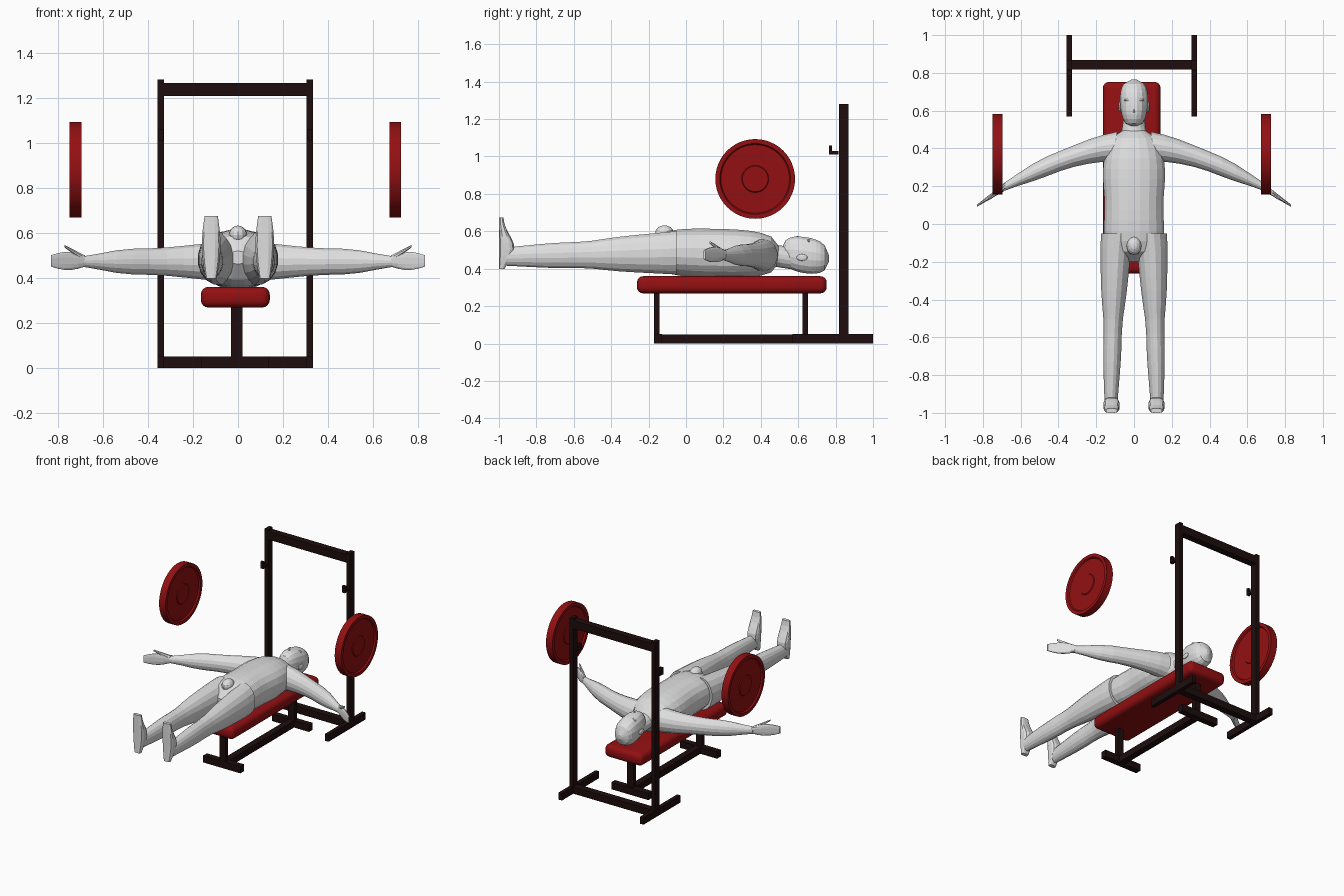
import bpy, bmesh, math
from mathutils import Vector, Matrix

if "Cube" in bpy.data.objects:
    bpy.data.objects.remove(bpy.data.objects["Cube"])


def material(name, red, green, blue):
    colour = (red, green, blue, 1)
    mat = bpy.data.materials.new(name)
    mat.use_nodes = True
    mat.diffuse_color = colour
    mat.node_tree.nodes["Principled BSDF"].inputs["Base Color"].default_value = colour
    return mat


grey = material("light_grey", .74, .74, .74)
red = material("deep_red", .29, .005, .006)
steel = material("dark_brown_steel", .013, .004, .004)


def finish(name, bm, mat, smooth=False):
    bmesh.ops.recalc_face_normals(bm, faces=bm.faces)
    mesh = bpy.data.meshes.new(name)
    bm.to_mesh(mesh)
    bm.free()
    mesh.materials.append(mat)
    part = bpy.data.objects.new(name, mesh)
    bpy.context.collection.objects.link(part)
    if smooth:
        bpy.ops.object.select_all(action="DESELECT")
        part.select_set(True)
        bpy.context.view_layer.objects.active = part
        bpy.ops.object.shade_smooth_by_angle(angle=math.radians(35))


def placed(centre, size):
    return Matrix.Translation(centre) @ Matrix.Diagonal((*size, 1))


def box(name, centre, size, mat=steel, bevel=0):
    bm = bmesh.new()
    bmesh.ops.create_cube(bm, size=1, matrix=placed(centre, size))
    if bevel:
        bmesh.ops.bevel(bm, geom=bm.edges[:], offset=bevel, segments=4, profile=.5, affect="EDGES")
    finish(name, bm, mat, smooth=bool(bevel))


def blob(name, centre, radii):
    bm = bmesh.new()
    bmesh.ops.create_uvsphere(bm, u_segments=12, v_segments=8, radius=1, matrix=placed(centre, radii))
    finish(name, bm, grey)


def mix(start, end, t):
    return start + (end - start) * t


def bump(t, peak, spread):
    return math.exp(-((t - peak) / spread) ** 2)


def dome(t, power):
    """Rounds a form off at both of its ends."""
    return max(1 - abs(2 * t - 1) ** power, .01) ** (1 / power)


def loft(name, axis, section, rings=9, sides=16, power=2, mirror=1):
    """Skin a rule that gives centre and two radii for t from 0 to 1."""
    across = [i for i in range(3) if i != axis]
    bm = bmesh.new()
    loops = []
    for ring in range(rings):
        centre, *radii = section(ring / (rings - 1))
        loop = []
        for i in range(sides):
            angle = math.tau * (i + .5) / sides
            point = Vector(centre)
            for k, radius, wave in zip(across, radii, (math.cos(angle), math.sin(angle))):
                point[k] += radius * math.copysign(abs(wave) ** (2 / power), wave)
            point.x *= mirror
            loop.append(bm.verts.new(point))
        loops.append(loop)
    for low, high in zip(loops, loops[1:]):
        for i in range(sides):
            bm.faces.new((low[i - 1], low[i], high[i], high[i - 1]))
    bm.faces.new(loops[0])
    bm.faces.new(loops[-1])
    finish(name, bm, grey)


# Rack: posts, feet, hooks and cross bars
middle = -.012
bar = .05
thin = .029
post_x = .33
post_y = .843
post_height = 1.28
rack_width = 2 * post_x
for side, sign in (("right", -1), ("left", 1)):
    x = middle + sign * post_x
    box(side + "_post", (x, post_y, post_height / 2), (thin, bar, post_height))
    box(side + "_rack_foot", (x, .785, bar / 2), (thin, .43, bar))
    box(side + "_hook_arm", (x, .79, 1.02), (thin * .8, bar, bar / 3))
    box(side + "_hook_lip", (x, .773, 1.035), (thin * .8, bar / 3, bar))
box("rack_top_bar", (middle, post_y, 1.236), (rack_width, bar, .058))
box("rack_floor_bar", (middle, post_y, bar / 2), (rack_width, bar, bar))

# Bench: spine, legs, cross feet and pad
stem_x = -.005
front_y, rear_y = -.156, .637
box("bench_spine", (stem_x, (front_y + rear_y) / 2, bar / 2), (bar * .95, rear_y - front_y, bar * .95))
for end, y in (("front", front_y), ("rear", rear_y)):
    box(end + "_bench_leg", (stem_x, y, .16), (bar, thin, .26))
    box(end + "_bench_foot", (middle, y + thin / 4, bar / 2), (.3, thin * 1.5, bar))
box("bench_pad", (middle, .245, .314), (.306, 1.015, .092), red, bevel=.034)

# Weight plates with a raised rim and hub
radius, thickness = .213, .052
for side, sign in (("right", -1), ("left", 1)):
    hub = Vector((middle + sign * .71, .37, .88))
    half = [(0, .4), (.32, .4), (.34, .3), (.86, .3), (.89, .5), (1, .5)]
    profile = half + [(r, -depth) for r, depth in reversed(half)]
    bm = bmesh.new()
    verts = [bm.verts.new(hub + Vector((depth * thickness, 0, r * radius))) for r, depth in profile]
    edges = [bm.edges.new(pair) for pair in zip(verts, verts[1:])]
    bmesh.ops.spin(bm, geom=verts + edges, cent=hub, axis=(1, 0, 0), angle=math.tau, steps=48)
    bmesh.ops.remove_doubles(bm, verts=bm.verts, dist=.0005)
    finish(side + "_weight_plate", bm, red, smooth=True)


# Figure: each part follows a tapering rule along its length
def torso(t):
    width = mix(.165, .185, t) * dome(t, 3) - .02 * bump(t, .6, .2)
    return (0, mix(.51, -.2, t), mix(.475, .49, t)), max(width, .02), .132 * dome(t, 3)


def neck(t):
    return (0, mix(.44, .57, t), mix(.475, .455, t)), mix(.075, .054, t), .06


def head(t):
    centre = (0, mix(.51, .765, t), mix(.49, .455, t))
    return centre, mix(.066, .082, t) * dome(t, 2.5), .098 * dome(t, 2.5)


def nose(t):
    return (0, mix(.59, .65, t), .556), mix(.014, .006, t), mix(.02, .008, t)


def arm(t):
    girth = mix(.08, .02, t) + .012 * bump(t, .7, .2)
    return (mix(.09, .69, t), .41 - .215 * t ** 1.5, .472), girth, girth * 1.1


def hand(t):
    centre = (mix(.68, .83, t), mix(.2, .098, t), .475)
    return centre, mix(.022, .006, t), .026 + .016 * math.sin(math.pi * t)


def thumb(t):
    girth = mix(.016, .006, t)
    return (mix(.69, .77, t), mix(.19, .13, t), mix(.49, .54, t)), girth, girth


def leg(t):
    knee = .009 * bump(t, .53, .13)
    centre = (mix(.088, .122, t ** .6), mix(-.05, -.96, t), mix(.485, .465, t))
    return centre, mix(.088, .034, t) - knee, mix(.118, .05, t) - knee


def foot(t):
    instep = mix(.01, .02, t) + .07 * bump(t, .4, .35)
    width = mix(.025, .03, t) + .015 * math.sin(math.pi * t)
    return (.119, instep / 2 - 1, mix(.398, .675, t)), width, instep / 2


loft("torso", 1, torso, rings=14, sides=20, power=2.3)
loft("neck", 1, neck, rings=3)
loft("head", 1, head, rings=12, power=2.2)
loft("nose", 1, nose, rings=3, sides=6)
blob("groin", (0, -.115, .59), (.04, .05, .042))
blob("lips", (0, .568, .555), (.022, .008, .008))

for side, sign in (("right", -1), ("left", 1)):
    blob(side + "_brow", (sign * .03, .656, .548), (.024, .008, .012))
    blob(side + "_ear", (sign * .075, .62, .46), (.008, .03, .018))
    loft(side + "_arm", 0, arm, mirror=sign)
    loft(side + "_hand", 0, hand, rings=6, sides=12, power=2.6, mirror=sign)
    loft(side + "_thumb", 0, thumb, rings=3, sides=8, mirror=sign)
    loft(side + "_leg", 1, leg, rings=13, mirror=sign)
    loft(side + "_foot", 2, foot, sides=12, power=3, mirror=sign)
